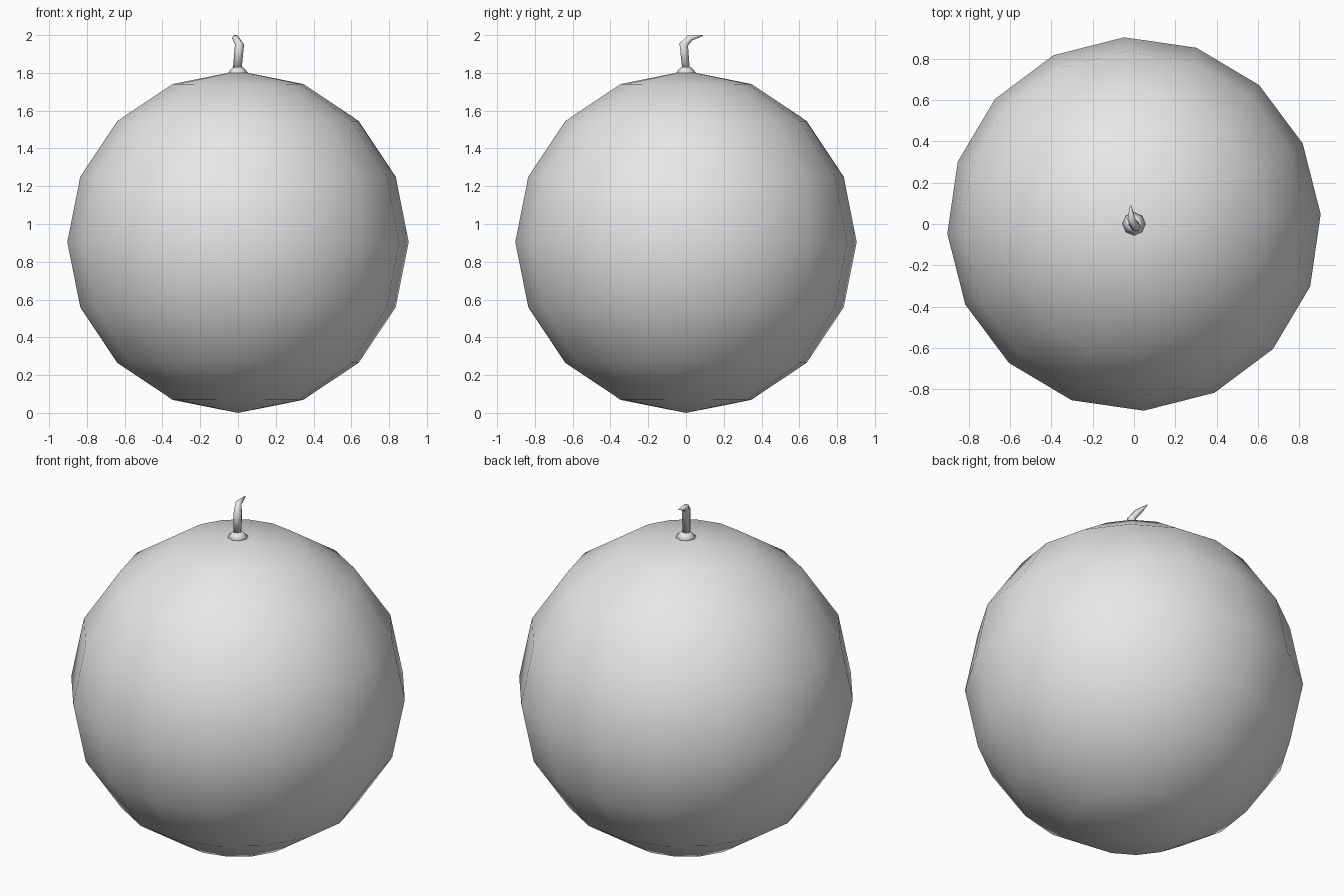
import bpy, bmesh, math
from mathutils import Vector, Matrix

cube = bpy.data.objects.get("Cube")
if cube:
    bpy.data.objects.remove(cube, do_unlink=True)

grey = bpy.data.materials.new("plain_grey")
grey.use_nodes = True
colour = (0.8, 0.8, 0.8, 1)
grey.diffuse_color = colour
grey.node_tree.nodes["Principled BSDF"].inputs["Base Color"].default_value = colour

RADIUS = 0.905


def add_object(name, bm):
    """Turn a bmesh into a smooth grey object."""
    bmesh.ops.recalc_face_normals(bm, faces=bm.faces)
    for face in bm.faces:
        face.smooth = True
    mesh = bpy.data.meshes.new(name)
    bm.to_mesh(mesh)
    bm.free()
    mesh.materials.append(grey)
    obj = bpy.data.objects.new(name, mesh)
    bpy.context.collection.objects.link(obj)
    return obj


# Round body, slightly turned about its axis
bm = bmesh.new()
turn = Matrix.Translation((0, 0, RADIUS)) @ Matrix.Rotation(math.radians(3), 4, 'Z')
bmesh.ops.create_uvsphere(bm, u_segments=16, v_segments=8, radius=RADIUS, matrix=turn)
add_object("body", bm)


def loft(name, sections, sides=6):
    """Skin rings given as (centre, radius x, radius y, tilt about x)."""
    bm = bmesh.new()
    rings = []
    for centre, rx, ry, tilt in sections:
        rot = Matrix.Rotation(math.radians(tilt), 3, 'X')
        ring = []
        for i in range(sides):
            a = math.tau * i / sides
            offset = rot @ Vector((rx * math.cos(a), ry * math.sin(a), 0))
            ring.append(bm.verts.new(Vector(centre) + offset))
        rings.append(ring)
    for low, high in zip(rings, rings[1:]):
        for i in range(sides):
            j = (i + 1) % sides
            bm.faces.new((low[i], low[j], high[j], high[i]))
    bm.faces.new(rings[0])
    bm.faces.new(rings[-1])
    return add_object(name, bm)


# Small collar where the stem meets the body
loft("stem_collar", [((0, 0, 1.79), 0.065, 0.065, 0),
                     ((0, 0, 1.83), 0.025, 0.025, 0)], 8)

# Thin stem that bends back to a pointed tip
loft("stem", [((-0.004, 0, 1.82), 0.023, 0.023, 0),
              ((0.008, -0.012, 1.95), 0.024, 0.027, -15),
              ((-0.012, 0.022, 1.985), 0.02, 0.02, -50),
              ((-0.016, 0.09, 1.998), 0.003, 0.003, -80)])
